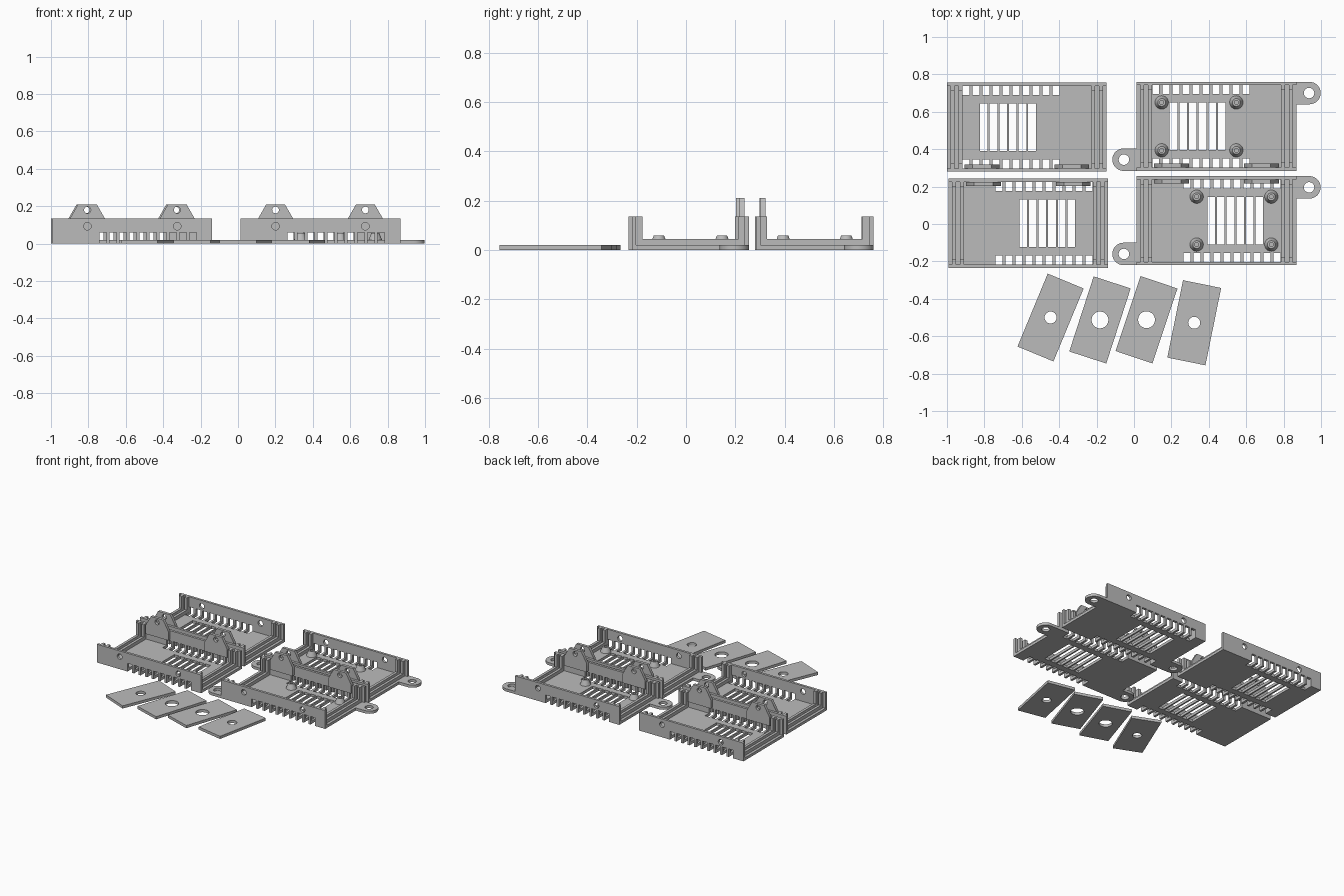
import bpy, bmesh, math
from mathutils import Matrix, Vector

if "Cube" in bpy.data.objects:
    bpy.data.objects.remove(bpy.data.objects["Cube"])

grey = bpy.data.materials.new("plain_grey")
grey.diffuse_color = (0.5, 0.5, 0.5, 1)
grey.use_nodes = True
grey.node_tree.nodes["Principled BSDF"].inputs["Base Color"].default_value = grey.diffuse_color


def box(bm, x0, x1, y0, y1, z0, z1):
    m = Matrix.Translation(((x0 + x1) / 2, (y0 + y1) / 2, (z0 + z1) / 2))
    bmesh.ops.create_cube(bm, size=1, matrix=m @ Matrix.Diagonal((x1 - x0, y1 - y0, z1 - z0, 1)))


def rod(bm, centre, r, length, axis='Z'):
    rot = Matrix.Rotation(math.pi / 2, 4, 'X') if axis == 'Y' else Matrix()
    bmesh.ops.create_cone(bm, cap_ends=True, segments=32, radius1=r, radius2=r,
                          depth=length, matrix=Matrix.Translation(centre) @ rot)


def prism(bm, points, offset):
    face = bm.faces.new([bm.verts.new(p) for p in points])
    out = bmesh.ops.extrude_face_region(bm, geom=[face])["geom"]
    bmesh.ops.translate(bm, vec=offset, verts=[v for v in out if isinstance(v, bmesh.types.BMVert)])


def to_mesh(bm, name):
    bmesh.ops.recalc_face_normals(bm, faces=bm.faces)
    me = bpy.data.meshes.new(name)
    bm.to_mesh(me)
    bm.free()
    return me


def finish(me):
    me.materials.clear()
    me.materials.append(grey)
    for p in me.polygons:
        p.use_smooth = True
    me.set_sharp_from_angle(angle=math.radians(30))
    return me


def place(me, name, loc=(0, 0, 0), turn=0.0):
    ob = bpy.data.objects.new(name, me)
    ob.location = loc
    ob.rotation_euler.z = turn
    bpy.context.collection.objects.link(ob)
    return ob


def carve(body, cutter, name):
    """Subtract one bmesh from another and return the finished mesh."""
    a = place(to_mesh(body, name + "_base"), "base")
    b = place(to_mesh(cutter, name + "_cutter"), "cutter")
    b.hide_render = True
    mod = a.modifiers.new("cut", 'BOOLEAN')
    mod.operation, mod.solver, mod.object = 'DIFFERENCE', 'EXACT', b
    bpy.context.view_layer.update()
    me = bpy.data.meshes.new_from_object(a.evaluated_get(bpy.context.evaluated_depsgraph_get()))
    me.name = name
    bpy.data.objects.remove(a)
    bpy.data.objects.remove(b)
    return finish(me)


HX, HY, WALL, FLOOR, TOP = 0.427, 0.238, 0.018, 0.02, 0.135
IN = HY - WALL


def vents(bm, side):
    for i in range(10):
        x = -0.343 + i * 0.0535
        y0, y1 = sorted((side * 0.172, side * 0.27))
        box(bm, x, x + 0.037, y0, y1, -0.02, 0.06)


parts = {}

# floor with grille slots and edge vents
body, cut = bmesh.new(), bmesh.new()
box(body, -HX, HX, -IN, IN, 0, FLOOR)
for i in range(6):
    x = -0.25 + i * 0.0515
    box(cut, x, x + 0.041, -0.127, 0.127, -0.05, 0.05)
for s in (-1, 1):
    vents(cut, s)
parts["floor"] = carve(body, cut, "floor")

# side walls; the one without lugs carries screw holes
for s, name in ((-1, "lug_wall"), (1, "holed_wall")):
    body, cut = bmesh.new(), bmesh.new()
    y0, y1 = sorted((s * IN, s * HY))
    box(body, -HX, HX, y0, y1, 0, TOP)
    vents(cut, s)
    if s > 0:
        for x in (-0.24, 0.24):
            rod(cut, (x, HY, 0.093), 0.02, 0.2, 'Y')
    parts[name] = carve(body, cut, name)

# paired ribs that form the end panel grooves
bm = bmesh.new()
for s in (-1, 1):
    for a, b in ((0.345, 0.365), (0.387, 0.407)):
        x0, x1 = sorted((s * a, s * b))
        box(bm, x0, x1, -0.194, 0.194, FLOOR, 0.045)
        for y0, y1 in ((-IN, -0.194), (0.194, IN)):
            box(bm, x0, x1, y0, y1, FLOOR, TOP)
parts["panel_ribs"] = finish(to_mesh(bm, "panel_ribs"))

# tapered screw lugs inside one wall
body, cut = bmesh.new(), bmesh.new()
for x in (-0.24, 0.24):
    prism(body, [(x + dx, -IN, z) for dx, z in
                 ((-0.093, 0.07), (0.093, 0.07), (0.093, 0.135), (0.05, 0.21), (-0.05, 0.21), (-0.093, 0.135))],
          Vector((0, 0.021, 0)))
    rod(cut, (x, -IN, 0.18), 0.018, 0.2, 'Y')
parts["screw_lugs"] = carve(body, cut, "screw_lugs")

# mounting ears
extra = {}
body, cut = bmesh.new(), bmesh.new()
for s in (-1, 1):
    arc = [(0.497 + 0.06 * math.cos(t), 0.178 + 0.06 * math.sin(t))
           for t in (math.pi * (i / 16 - 0.5) for i in range(17))]
    pts = [(HX, 0.118)] + arc + [(HX, 0.238)]
    prism(body, [(s * x, s * y, 0) for x, y in pts], Vector((0, 0, FLOOR)))
    rod(cut, (s * 0.495, s * 0.178, 0), 0.028, 0.2)
extra["mounting_ears"] = carve(body, cut, "mounting_ears")

# board standoffs, turned from a profile
bm = bmesh.new()
profile = [(0.036, 0.02), (0.034, 0.026), (0.026, 0.045), (0.021, 0.058), (0.011, 0.058), (0.011, 0.03), (0, 0.03)]
for cx in (-0.293, 0.106):
    for cy in (-0.128, 0.128):
        vs = [bm.verts.new((cx + r, cy, z)) for r, z in profile]
        es = [bm.edges.new(p) for p in zip(vs, vs[1:])]
        bmesh.ops.spin(bm, geom=vs + es, cent=(cx, cy, 0), axis=(0, 0, 1), angle=2 * math.pi, steps=24)
bmesh.ops.remove_doubles(bm, verts=bm.verts, dist=1e-5)
extra["standoffs"] = finish(to_mesh(bm, "standoffs"))

# four trays: two covers on the left, two bases on the right
trays = (("back_cover", -0.573, 0.518, 0, False), ("front_cover", -0.565, 0.004, math.pi, False),
         ("back_base", 0.441, 0.522, 0, True), ("front_base", 0.441, 0.018, math.pi, True))
for tray, x, y, turn, is_base in trays:
    for name, me in {**parts, **(extra if is_base else {})}.items():
        place(me, tray + "_" + name, (x, y, 0), turn)

# loose end panels
for i, (x, y, deg, r) in enumerate(((-0.446, -0.50, -22.5, 0.032), (-0.182, -0.513, -18, 0.045),
                                    (0.067, -0.512, -18.5, 0.045), (0.322, -0.528, -11.5, 0.032))):
    body, cut = bmesh.new(), bmesh.new()
    box(body, -0.104, 0.104, -0.211, 0.211, 0, 0.02)
    rod(cut, (0, 0, 0), r, 0.2)
    name = "end_panel_%d" % (i + 1)
    place(carve(body, cut, name), name, (x, y, 0), math.radians(deg))
